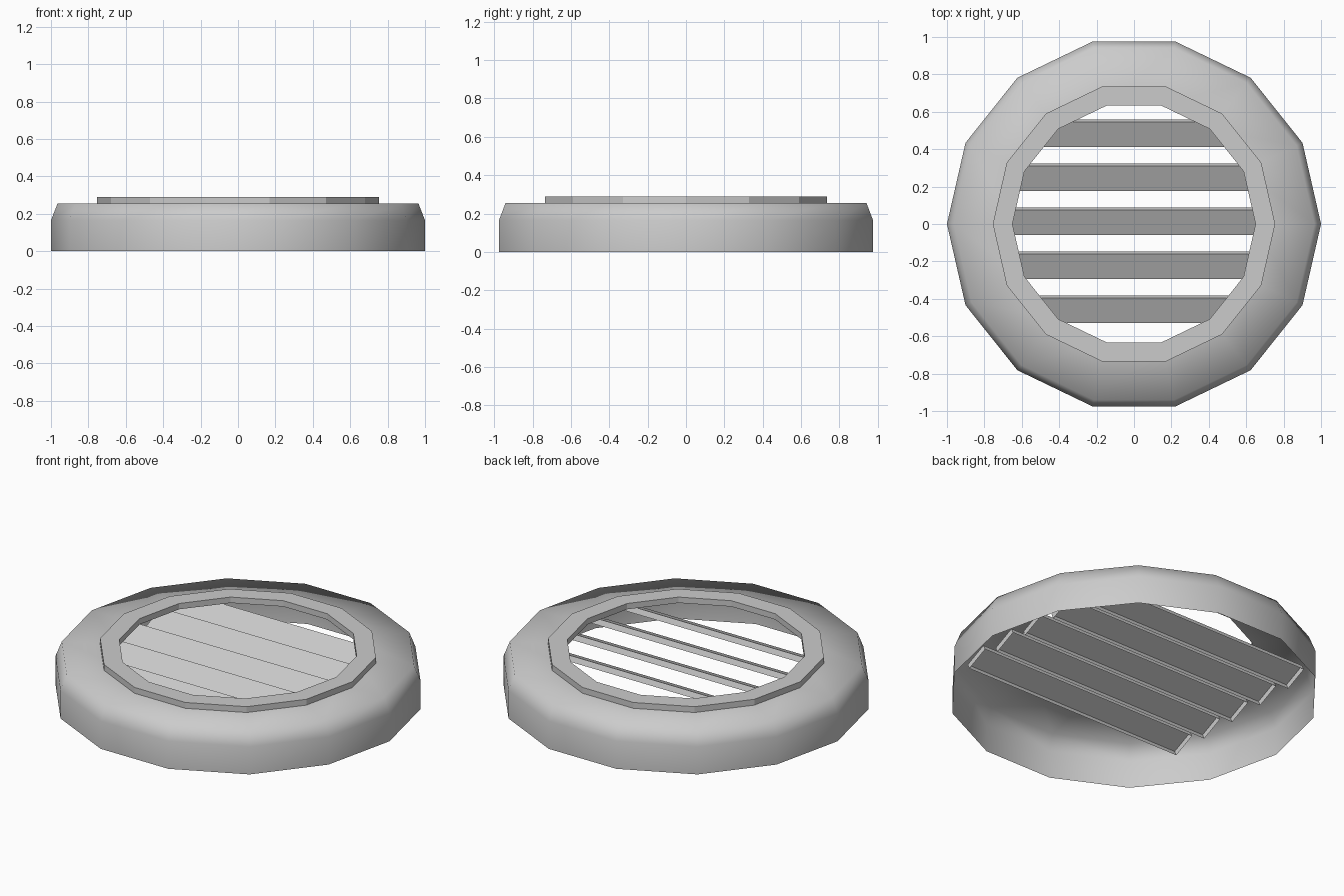
import bpy
from math import cos, sin, pi, radians

if "Cube" in bpy.data.objects:
    bpy.data.objects.remove(bpy.data.objects["Cube"])

SIDES = 14


def make_object(name, verts, faces, smooth=False):
    mesh = bpy.data.meshes.new(name)
    mesh.from_pydata(verts, [], faces)
    mesh.update()
    obj = bpy.data.objects.new(name, mesh)
    bpy.context.collection.objects.link(obj)
    for p in mesh.polygons:
        p.use_smooth = smooth
    return obj


def lathe(name, profile, smooth):
    """Spin an open (radius, z) profile, listed from outside to inside."""
    n = len(profile)
    verts = [(r * cos(2 * pi * i / SIDES), r * sin(2 * pi * i / SIDES), z)
             for i in range(SIDES) for r, z in profile]
    faces = []
    for i in range(SIDES):
        a, b = i * n, (i + 1) % SIDES * n
        for k in range(n - 1):
            faces.append((a + k, b + k, b + k + 1, a + k + 1))
    return make_object(name, verts, faces, smooth)


# Outer housing: open-bottomed shell with sloped shoulder and flat top
lathe("housing", [(1.0, 0), (1.0, 0.165), (0.965, 0.255), (0.65, 0.255)], True)

# Raised rim around the opening
lathe("inner_rim", [(0.755, 0.255), (0.755, 0.29), (0.65, 0.29), (0.65, 0.255)], False)


# Tilted louvre slats, open underneath
def slat(name, y, z, length=1.46, width=0.146, thick=0.033):
    x, w, t = length / 2, width / 2, thick / 2
    verts = [(-x, -w, -t), (x, -w, -t), (x, w, -t), (-x, w, -t),
             (-x, -w, t), (x, -w, t), (x, w, t), (-x, w, t)]
    faces = [(4, 5, 6, 7), (0, 1, 5, 4), (1, 2, 6, 5), (2, 3, 7, 6), (3, 0, 4, 7)]
    obj = make_object(name, verts, faces)
    obj.location = (0, y, z)
    obj.rotation_euler.x = radians(25)
    return obj


for i in range(5):
    slat(f"slat_{i + 1}", 0.015 + (i - 2) * 0.235, 0.17)
